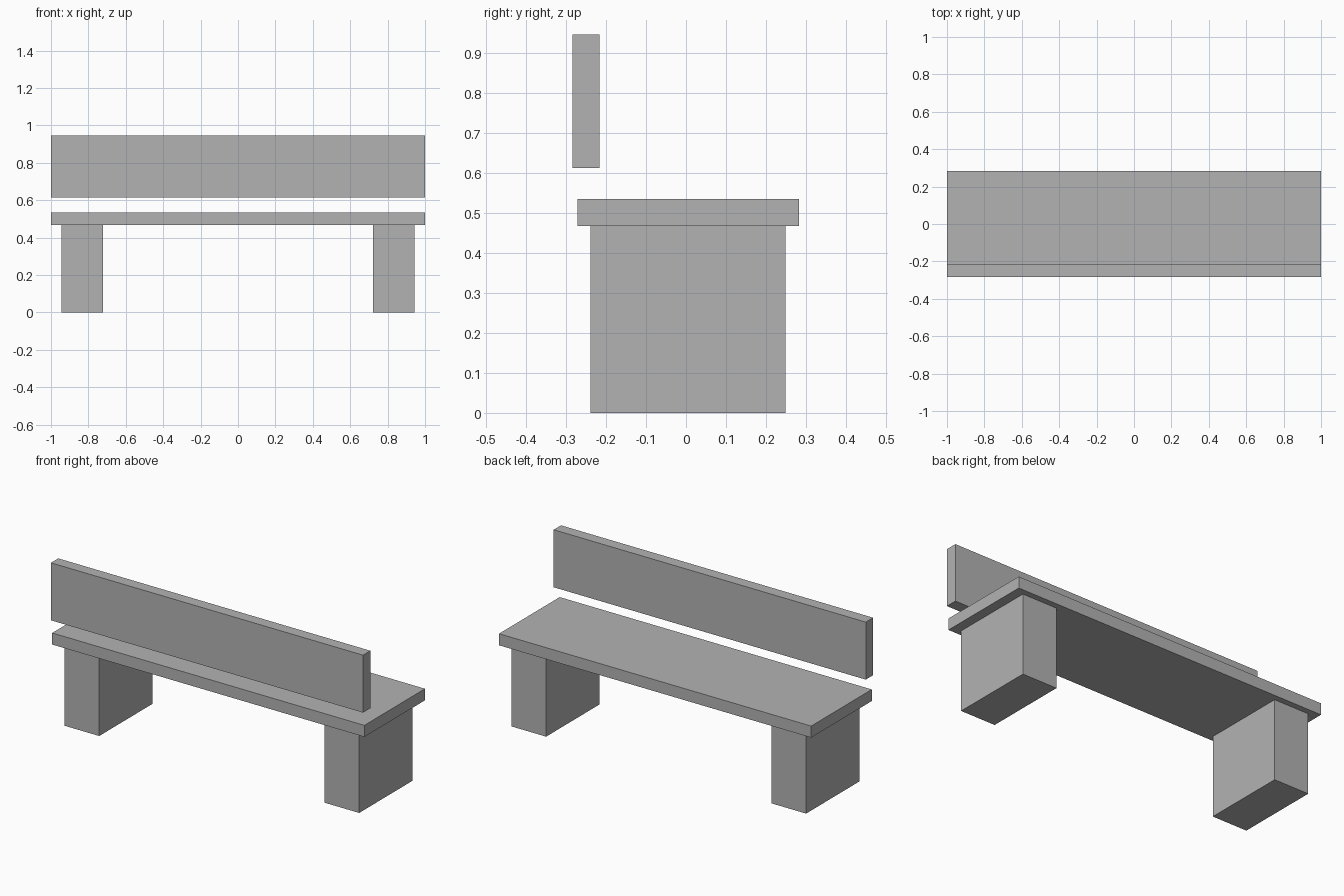
import bpy

if "Cube" in bpy.data.objects:
    bpy.data.objects.remove(bpy.data.objects["Cube"])

grey = bpy.data.materials.new("stone grey")
grey.diffuse_color = (0.45, 0.45, 0.45, 1)
grey.use_nodes = True
grey.node_tree.nodes["Principled BSDF"].inputs["Base Color"].default_value = grey.diffuse_color


def box(name, low, high):
    """Axis-aligned block between two opposite corners."""
    centre = [(a + b) / 2 for a, b in zip(low, high)]
    bpy.ops.mesh.primitive_cube_add(size=1, location=centre)
    obj = bpy.context.object
    obj.name = name
    obj.scale = [b - a for a, b in zip(low, high)]
    bpy.ops.object.transform_apply(location=False, rotation=False, scale=True)
    obj.data.materials.append(grey)
    return obj


# Seat slab
box("seat", (-1, -0.272, 0.468), (1, 0.283, 0.535))

# Floating backrest board
box("backrest", (-1, -0.284, 0.613), (1, -0.217, 0.946))

# Block legs, one at each end
for side, x in (("left", -0.833), ("right", 0.833)):
    box(side + "_leg", (x - 0.111, -0.239, 0), (x + 0.111, 0.249, 0.468))
